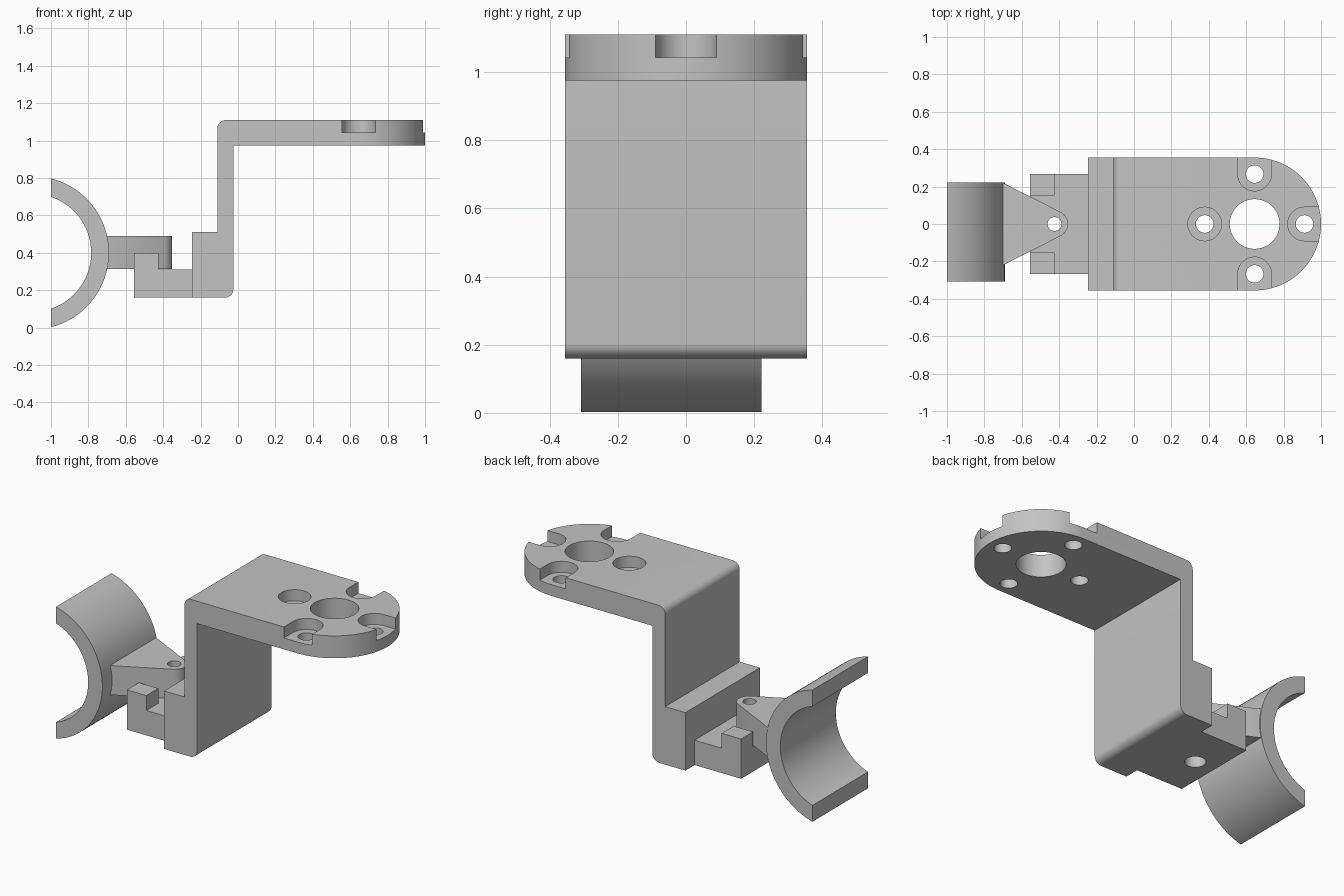
import bpy, bmesh, math
from mathutils import Vector

cube = bpy.data.objects.get("Cube")
if cube:
    bpy.data.objects.remove(cube, do_unlink=True)

GREY = (0.55, 0.55, 0.55, 1)
mat = bpy.data.materials.new("plain grey")
mat.use_nodes = True
mat.diffuse_color = GREY
mat.node_tree.nodes["Principled BSDF"].inputs["Base Color"].default_value = GREY


def arc(cx, cy, r, a0, a1, n=16):
    """Points along an arc, angles in degrees."""
    angles = [math.radians(a0 + (a1 - a0) * i / n) for i in range(n + 1)]
    return [(cx + r * math.cos(a), cy + r * math.sin(a)) for a in angles]


def prism(name, pts, axis, lo, hi):
    """Extrude a 2D outline along z (plan outline) or y (side outline)."""
    place = (lambda p, t: (p[0], p[1], t)) if axis == "z" else (lambda p, t: (p[0], t, p[1]))
    bm = bmesh.new()
    face = bm.faces.new([bm.verts.new(place(p, lo)) for p in pts])
    new = bmesh.ops.extrude_face_region(bm, geom=[face])["geom"]
    shift = Vector(place((0, 0), hi - lo))
    bmesh.ops.translate(bm, vec=shift, verts=[g for g in new if isinstance(g, bmesh.types.BMVert)])
    bmesh.ops.recalc_face_normals(bm, faces=bm.faces)
    mesh = bpy.data.meshes.new(name)
    bm.to_mesh(mesh)
    bm.free()
    mesh.materials.append(mat)
    obj = bpy.data.objects.new(name, mesh)
    bpy.context.collection.objects.link(obj)
    return obj


def rect(x0, x1, y0, y1):
    return [(x0, y0), (x1, y0), (x1, y1), (x0, y1)]


def activate(obj):
    bpy.ops.object.select_all(action="DESELECT")
    obj.select_set(True)
    bpy.context.view_layer.objects.active = obj


def boolean(obj, cutter, operation="DIFFERENCE"):
    mod = obj.modifiers.new("cut", "BOOLEAN")
    mod.operation, mod.solver, mod.object = operation, "EXACT", cutter
    activate(obj)
    bpy.ops.object.modifier_apply(modifier=mod.name)
    bpy.data.objects.remove(cutter, do_unlink=True)


def drill(obj, x, y, r, lo, hi):
    boolean(obj, prism("drill", arc(x, y, r, 0, 352.5, 47), "z", lo, hi))


# Stepped bracket: foot, upright wall and top plate
W = 0.355
END = 0.645
profile = [(-0.245, 0.16)] + arc(-0.07, 0.205, 0.045, -90, 0, 8)
profile += [(-0.025, 0.975), (1.1, 0.975), (1.1, 1.11)]
profile += arc(-0.065, 1.065, 0.045, 90, 180, 8) + [(-0.11, 0.51), (-0.245, 0.51)]
bracket = prism("bracket", profile, "y", -0.5, 0.5)
plan = [(-0.4, -W)] + arc(END, 0, W, -90, 90, 48) + [(-0.4, W)]
boolean(bracket, prism("plan", plan, "z", 0, 1.3), "INTERSECT")

# Large centre hole and four counterbored screw holes, three open to the rim
drill(bracket, END, 0, 0.133, 0.9, 1.2)
D, R, FLOOR = 0.267, 0.09, 1.043
for turn in (0, 90, 180, 270):
    a = math.radians(turn)
    x, y = END + D * math.cos(a), D * math.sin(a)
    drill(bracket, x, y, 0.047, 0.9, 1.2)
    if turn == 180:
        drill(bracket, x, y, R, FLOOR, 1.2)
    else:
        slot = arc(D, 0, R, 90, 270, 24) + [(0.5, -R), (0.5, R)]
        slot = [(END + u * math.cos(a) - v * math.sin(a),
                 u * math.sin(a) + v * math.cos(a)) for u, v in slot]
        boolean(bracket, prism("slot", slot, "z", FLOOR, 1.2))

# Hinge base with two upright lugs and a screw hole
base_side = [(-0.555, 0.16), (-0.245, 0.16), (-0.245, 0.31),
             (-0.425, 0.31), (-0.425, 0.4), (-0.555, 0.4)]
base = prism("hinge_base", base_side, "y", -0.267, 0.267)
boolean(base, prism("lug_gap", rect(-0.7, -0.4, -0.153, 0.153), "z", 0.31, 0.6))
drill(base, -0.425, 0, 0.057, 0.1, 0.5)

# Half-round clamp
CX, RO, RI = -1.1, 0.41, 0.315
ao, ai = (math.degrees(math.acos((-1 - CX) / r)) for r in (RO, RI))
ring = arc(CX, 0.4, RO, -ao, ao, 40) + arc(CX, 0.4, RI, ai, -ai, 40)
clamp = prism("clamp", ring, "y", -0.308, 0.222)

# Tapered arm joining the clamp to the hinge
arm_plan = [(-0.74, 0.22), (-0.74, -0.22), (-0.7, -0.22)]
arm_plan += arc(-0.425, 0, 0.072, -61, 61, 16) + [(-0.7, 0.22)]
arm = prism("arm", arm_plan, "z", 0.313, 0.49)
drill(arm, -0.425, 0, 0.037, 0.2, 0.6)

for obj in (bracket, base, clamp, arm):
    activate(obj)
    bpy.ops.object.shade_smooth_by_angle(angle=math.radians(30))
